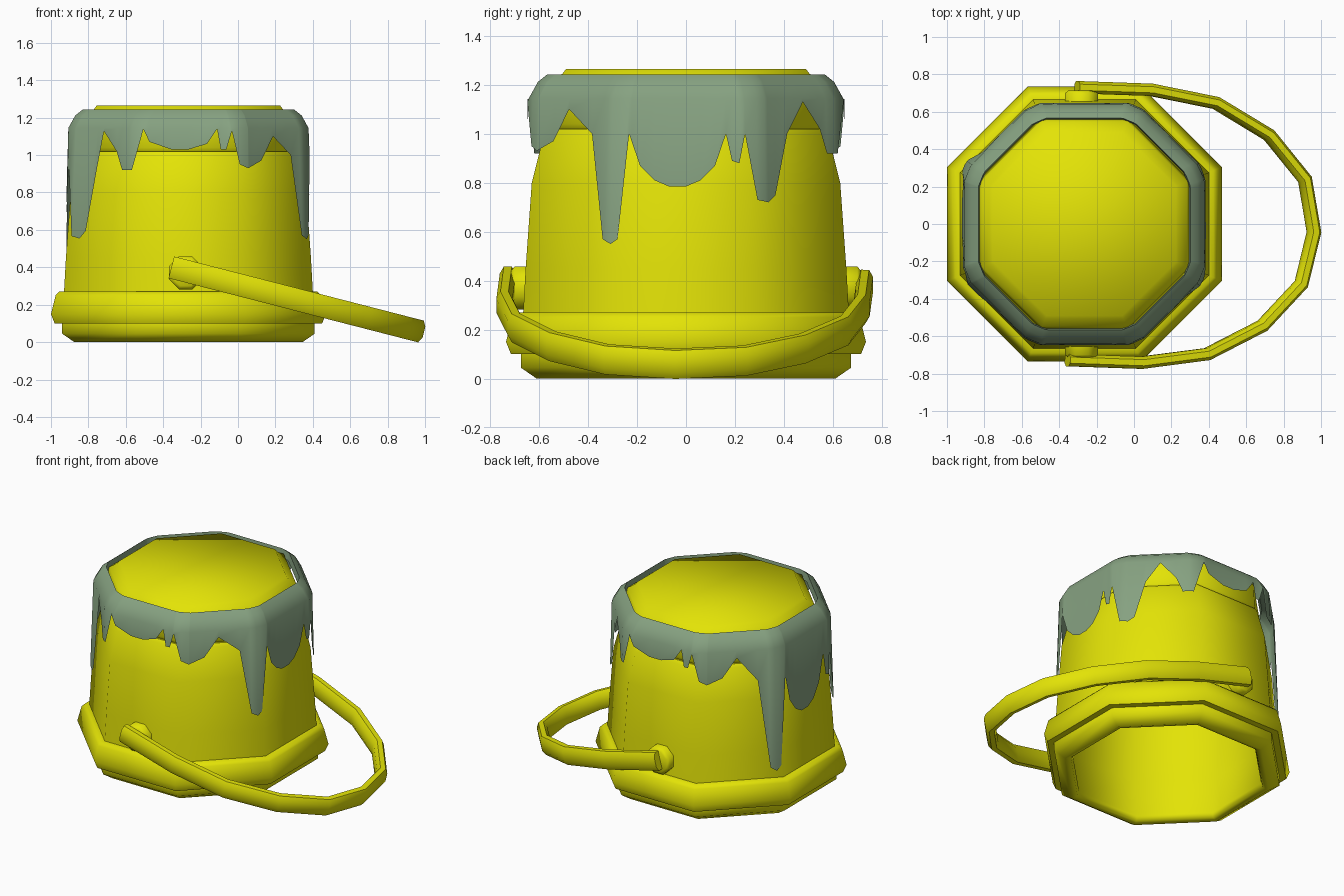
import bpy, bmesh, math
from mathutils import Vector, Matrix

cube = bpy.data.objects.get("Cube")
if cube:
    bpy.data.objects.remove(cube, do_unlink=True)

CX = -0.265                      # bucket axis
CORNER = math.radians(22.5)


def material(name, rgb):
    m = bpy.data.materials.new(name)
    m.use_nodes = True
    m.diffuse_color = (*rgb, 1)
    m.node_tree.nodes["Principled BSDF"].inputs["Base Color"].default_value = (*rgb, 1)
    return m


yellow = material("bucket yellow", (0.77, 0.77, 0.002))
green = material("paint grey green", (0.24, 0.36, 0.22))


def finish(name, bm, mat, recalc=True):
    if recalc:
        bmesh.ops.recalc_face_normals(bm, faces=bm.faces)
    me = bpy.data.meshes.new(name)
    bm.to_mesh(me)
    bm.free()
    ob = bpy.data.objects.new(name, me)
    bpy.context.collection.objects.link(ob)
    me.materials.append(mat)
    bpy.ops.object.select_all(action="DESELECT")
    ob.select_set(True)
    bpy.context.view_layer.objects.active = ob
    bpy.ops.object.shade_smooth_by_angle(angle=math.radians(60))


def bridge(bm, rows):
    """Quads between neighbouring closed rows of vertices."""
    for a, b in zip(rows, rows[1:]):
        for i in range(len(a)):
            j = (i + 1) % len(a)
            bm.faces.new((a[i], a[j], b[j], b[i]))


def octagon_loft(name, profile, cap_start=False, cap_end=False):
    """Eight-sided lathe; profile holds (distance to flat side, height)."""
    bm = bmesh.new()
    rows = []
    for flat, z in profile:
        r = flat / math.cos(CORNER)
        rows.append([bm.verts.new((CX + r * math.cos(CORNER * (2 * k + 1)),
                                   r * math.sin(CORNER * (2 * k + 1)), z))
                     for k in range(8)])
    bridge(bm, rows)
    if cap_start:
        bm.faces.new(rows[0])
    if cap_end:
        bm.faces.new(rows[-1])
    finish(name, bm, yellow)


# Hollow bucket, open at the ground: inside wall, lower lip, outside wall
octagon_loft("bucket_body", [
    (0.53, 1.2), (0.585, 0.75), (0.6, 0.3), (0.565, 0.04), (0.575, 0.01), (0.61, 0.0),
    (0.675, 0.045), (0.675, 0.1), (0.665, 0.27), (0.655, 0.45), (0.63, 0.8), (0.58, 1.0),
    (0.567, 1.02)], cap_start=True)

# Thick band around the mouth
octagon_loft("mouth_band", [
    (0.66, 0.1), (0.715, 0.1), (0.735, 0.15), (0.71, 0.25), (0.69, 0.27), (0.65, 0.27)])

# Closed end with its soft edge
octagon_loft("bucket_end", [
    (0.567, 1.02), (0.555, 1.02), (0.565, 1.04), (0.56, 1.18), (0.548, 1.218), (0.505, 1.245),
    (0.49, 1.265)], cap_end=True)

# Drip outline across one narrow and one wide side: (position along side, height)
DRIPS_FRONT = [
    (-0.46, 1.13), (-0.39, 1.02), (-0.36, 0.92), (-0.31, 0.92), (-0.245, 1.14), (-0.21, 1.07),
    (-0.09, 1.03), (0, 1.03), (0.1, 1.06), (0.155, 1.14), (0.175, 1.03), (0.205, 1.03),
    (0.235, 1.13), (0.285, 0.95), (0.325, 0.93), (0.395, 0.97), (0.46, 1.1)]
DRIPS_SIDE = [
    (-0.39, 1.0), (-0.34, 0.57), (-0.31, 0.55), (-0.285, 0.57), (-0.235, 1.0), (-0.19, 0.87),
    (-0.13, 0.81), (-0.07, 0.785), (0, 0.785), (0.06, 0.81), (0.12, 0.87), (0.165, 1.0),
    (0.19, 0.89), (0.22, 0.88), (0.245, 1.0), (0.3, 0.73), (0.34, 0.72), (0.37, 0.75),
    (0.42, 1.0)]
BULGE, CUT = 1.015, 1.062        # reach of the paint's diagonal sides and cut corners


def paint_radius(deg, flat):
    d = abs((deg + 45) % 90 - 45)
    return flat * min(reach / math.cos(math.radians(d - turn))
                      for turn, reach in ((0, 1), (22.5, CUT), (45, BULGE)))


def drip_angles():
    pts = []
    for turn in range(4):
        for u, z in (DRIPS_SIDE if turn % 2 else DRIPS_FRONT):
            if turn == 3:        # the far side runs lower and wider
                z = 1.17 - (1.17 - z) * 1.37
                u *= 1.07 if u > 0 else 1
            depth = 0.655 if abs(u) < 0.29 else 0.945 - abs(u)
            pts.append((turn * 90 - 90 + math.degrees(math.atan2(u, depth)), z))
    pts.sort()
    # add the paint's own corners between drip points
    loop = pts + [(pts[0][0] + 360, pts[0][1])]
    extra = []
    for k in range(-2, 5):
        for a in (90 * k - 28, 90 * k - 19, 90 * k + 19, 90 * k + 28):
            for (a0, z0), (a1, z1) in zip(loop, loop[1:]):
                if a0 + 0.2 < a < a1 - 0.2:
                    extra.append((a, z0 + (z1 - z0) * (a - a0) / (a1 - a0)))
    return sorted(pts + extra)


# Paint collar with runs that follow the flare of the wall
bm = bmesh.new()
outline = drip_angles()
rows = []
for flat, level in [(0.56, 1.19), (0.566, 1.243), (0.605, 1.212), (0.642, 1.145), (0.648, None)]:
    row = []
    for deg, low in outline:
        z = low if level is None else level
        r = paint_radius(deg, flat + 0.05 * max(0, 0.8 - z))
        a = math.radians(deg)
        row.append(bm.verts.new((CX + r * math.cos(a), r * math.sin(a), z)))
    rows.append(row)
bridge(bm, rows[::-1])
finish("paint_drips", bm, green, recalc=False)

# Handle pivots
for side, label in ((-1, "front"), (1, "back")):
    bm = bmesh.new()
    rows = []
    for r, y in ((0.095, 0.62), (0.095, 0.7), (0.075, 0.715)):
        rows.append([bm.verts.new((-0.28 + r * math.cos(CORNER * (2 * k + 1)), side * y,
                                   0.37 + r * math.sin(CORNER * (2 * k + 1))))
                     for k in range(8)])
    bridge(bm, rows)
    bm.faces.new(rows[0])
    bm.faces.new(rows[-1])
    finish(label + "_pivot", bm, yellow)

# Carrying handle: oval bar swept along a tilted arc, swung slightly off centre
half = [(-0.33, 0.73), (0.065, 0.73), (0.415, 0.672), (0.705, 0.51), (0.905, 0.28)]
swing = Matrix.Rotation(math.radians(-2), 3, "Z")
path = []
for x, y in half + [(0.963, 0)] + [(x, -y) for x, y in reversed(half)]:
    p = swing @ Vector((x + 0.28, y, 0)) - Vector((0.28, 0, 0))
    p.z = 0.375 - 0.257 * (p.x + 0.26)
    path.append(p)
up = Vector((0.257, 0, 1)).normalized()
section = [(-0.5, 1), (0.5, 1), (1, 0.5), (1, -0.5), (0.5, -1), (-0.5, -1), (-1, -0.5), (-1, 0.5)]
bm = bmesh.new()
rows = []
for i, p in enumerate(path):
    tangent = (path[min(i + 1, len(path) - 1)] - path[max(i - 1, 0)]).normalized()
    across = tangent.cross(up).normalized()
    rows.append([bm.verts.new(p + across * 0.033 * u + up * 0.06 * v) for u, v in section])
bridge(bm, rows)
bm.faces.new(rows[0])
bm.faces.new(rows[-1])
finish("handle", bm, yellow)
